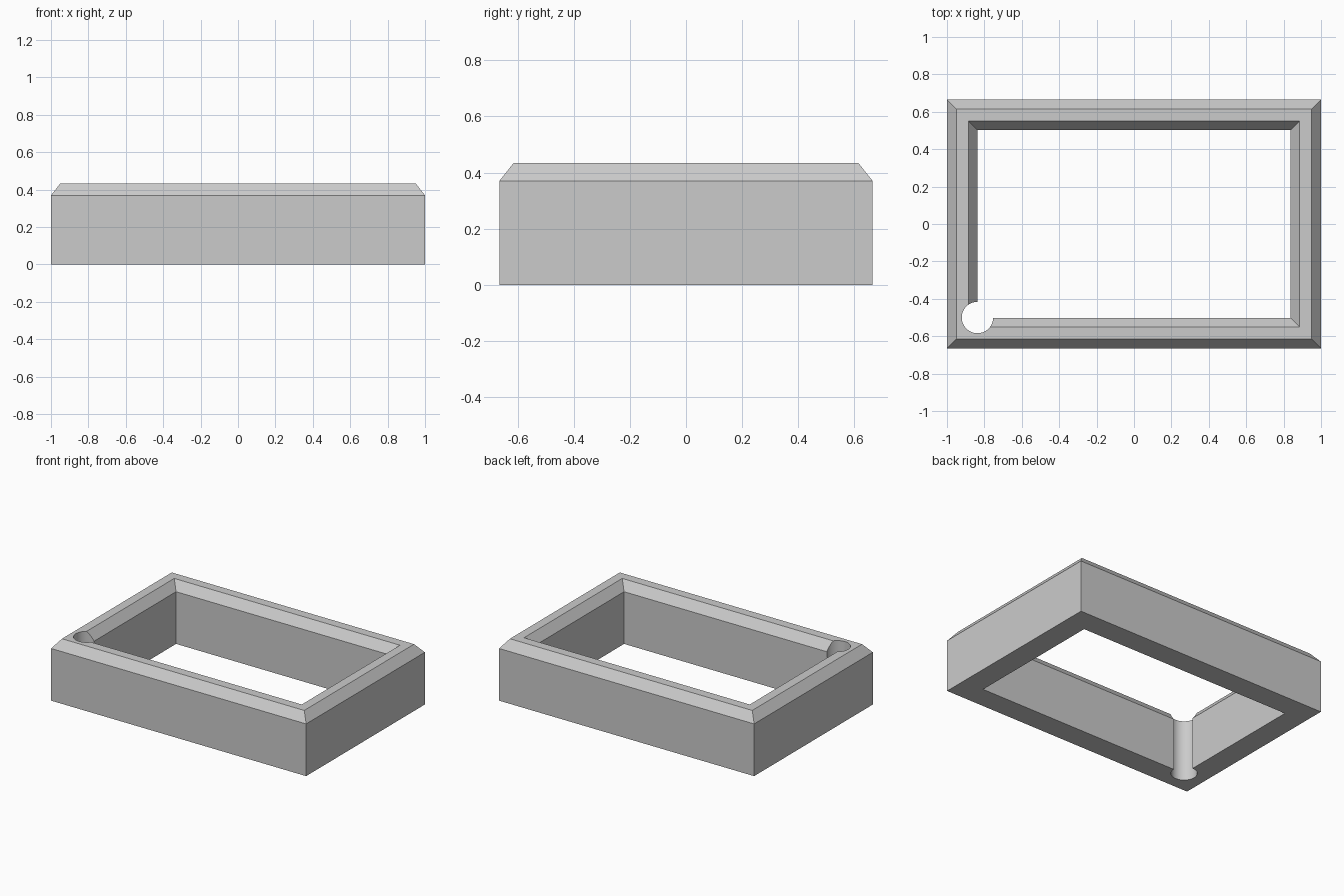
import bpy
import bmesh
import math

cube = bpy.data.objects.get("Cube")
if cube:
    bpy.data.objects.remove(cube, do_unlink=True)

# Material
grey = bpy.data.materials.new("plain_grey")
grey.use_nodes = True
colour = (0.6, 0.6, 0.6, 1)
grey.diffuse_color = colour
grey.node_tree.nodes["Principled BSDF"].inputs["Base Color"].default_value = colour


def make_object(name, bm):
    bmesh.ops.recalc_face_normals(bm, faces=bm.faces)
    mesh = bpy.data.meshes.new(name)
    bm.to_mesh(mesh)
    bm.free()
    mesh.materials.append(grey)
    obj = bpy.data.objects.new(name, mesh)
    bpy.context.collection.objects.link(obj)
    return obj


# Rectangular frame: wall section as (inset from outer edge, height)
HALF_X, HALF_Y = 1.0, 0.665
TOP, SHOULDER = 0.433, 0.37
section = [(0, 0), (0, SHOULDER), (0.05, TOP), (0.115, TOP),
           (0.163, SHOULDER), (0.163, 0)]
bm = bmesh.new()
rings = []
for inset, z in section:
    x, y = HALF_X - inset, HALF_Y - inset
    rings.append([bm.verts.new((sx * x, sy * y, z))
                  for sx, sy in ((-1, -1), (1, -1), (1, 1), (-1, 1))])
for i, ring in enumerate(rings):
    following = rings[(i + 1) % len(rings)]
    for j in range(4):
        k = (j + 1) % 4
        bm.faces.new((ring[j], ring[k], following[k], following[j]))
frame = make_object("frame", bm)

# Round hole through the front right inner corner
bm = bmesh.new()
bmesh.ops.create_cone(bm, cap_ends=True, segments=64, radius1=0.084,
                      radius2=0.084, depth=1)
cutter = make_object("corner_hole_cutter", bm)
cutter.location = (-0.837, -0.5, 0.2)
cutter.hide_render = True

cut = frame.modifiers.new("corner_hole", "BOOLEAN")
cut.operation = "DIFFERENCE"
cut.solver = "EXACT"
cut.object = cutter

bpy.ops.object.select_all(action="DESELECT")
frame.select_set(True)
bpy.context.view_layer.objects.active = frame
bpy.ops.object.modifier_apply(modifier=cut.name)
bpy.data.objects.remove(cutter, do_unlink=True)

# Smooth hole wall, crisp edges everywhere else
bpy.ops.object.shade_smooth_by_angle(angle=math.radians(20))
